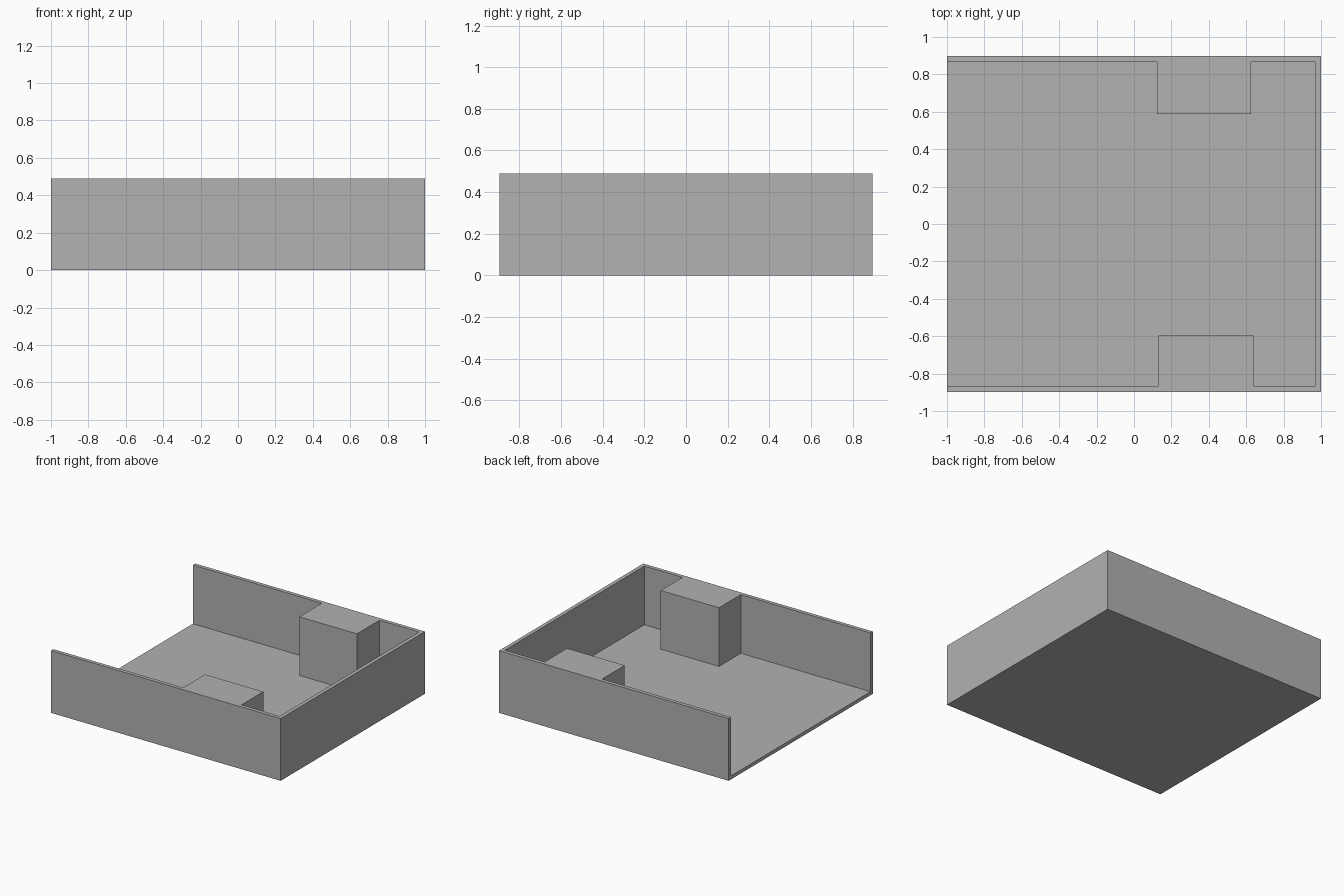
import bpy
import bmesh

cube = bpy.data.objects.get("Cube")
if cube:
    bpy.data.objects.remove(cube, do_unlink=True)

HALF_X, HALF_Y, HEIGHT = 1.0, 0.897, 0.49
WALL, FLOOR = 0.03, 0.028
OVERSHOOT = 0.2

grey = bpy.data.materials.new("plain grey")
grey.use_nodes = True
colour = (0.445, 0.445, 0.445, 1)
grey.diffuse_color = colour
grey.node_tree.nodes["Principled BSDF"].inputs["Base Color"].default_value = colour


def prism(name, outline, bottom, top):
    """Extrude a plan outline from bottom to top."""
    bm = bmesh.new()
    face = bm.faces.new([bm.verts.new((x, y, bottom)) for x, y in outline])
    result = bmesh.ops.extrude_face_region(bm, geom=[face])
    for v in result["geom"]:
        if isinstance(v, bmesh.types.BMVert):
            v.co.z = top
    bmesh.ops.recalc_face_normals(bm, faces=bm.faces)
    mesh = bpy.data.meshes.new(name)
    bm.to_mesh(mesh)
    bm.free()
    mesh.materials.append(grey)
    obj = bpy.data.objects.new(name, mesh)
    bpy.context.collection.objects.link(obj)
    return obj


# Solid body of the open-sided tray
tray = prism("open_sided_tray",
             [(-HALF_X, -HALF_Y), (HALF_X, -HALF_Y), (HALF_X, HALF_Y), (-HALF_X, HALF_Y)],
             0, HEIGHT)

# Room cut out of the body, stepping around the front and back blocks
inner_x, inner_y = HALF_X - WALL, HALF_Y - WALL
open_x = -HALF_X - OVERSHOOT
front_block = [(0.13, -inner_y), (0.13, -0.596), (0.638, -0.596), (0.638, -inner_y)]
back_block = [(0.625, inner_y), (0.625, 0.587), (0.123, 0.587), (0.123, inner_y)]
outline = ([(open_x, -inner_y)] + front_block
           + [(inner_x, -inner_y), (inner_x, inner_y)]
           + back_block + [(open_x, inner_y)])
cutter = prism("room_cutter", outline, FLOOR, HEIGHT + OVERSHOOT)
cutter.hide_render = True

cut = tray.modifiers.new("room", 'BOOLEAN')
cut.operation = 'DIFFERENCE'
cut.solver = 'EXACT'
cut.object = cutter
bpy.context.view_layer.objects.active = tray
bpy.ops.object.modifier_apply(modifier=cut.name)
bpy.data.objects.remove(cutter, do_unlink=True)
